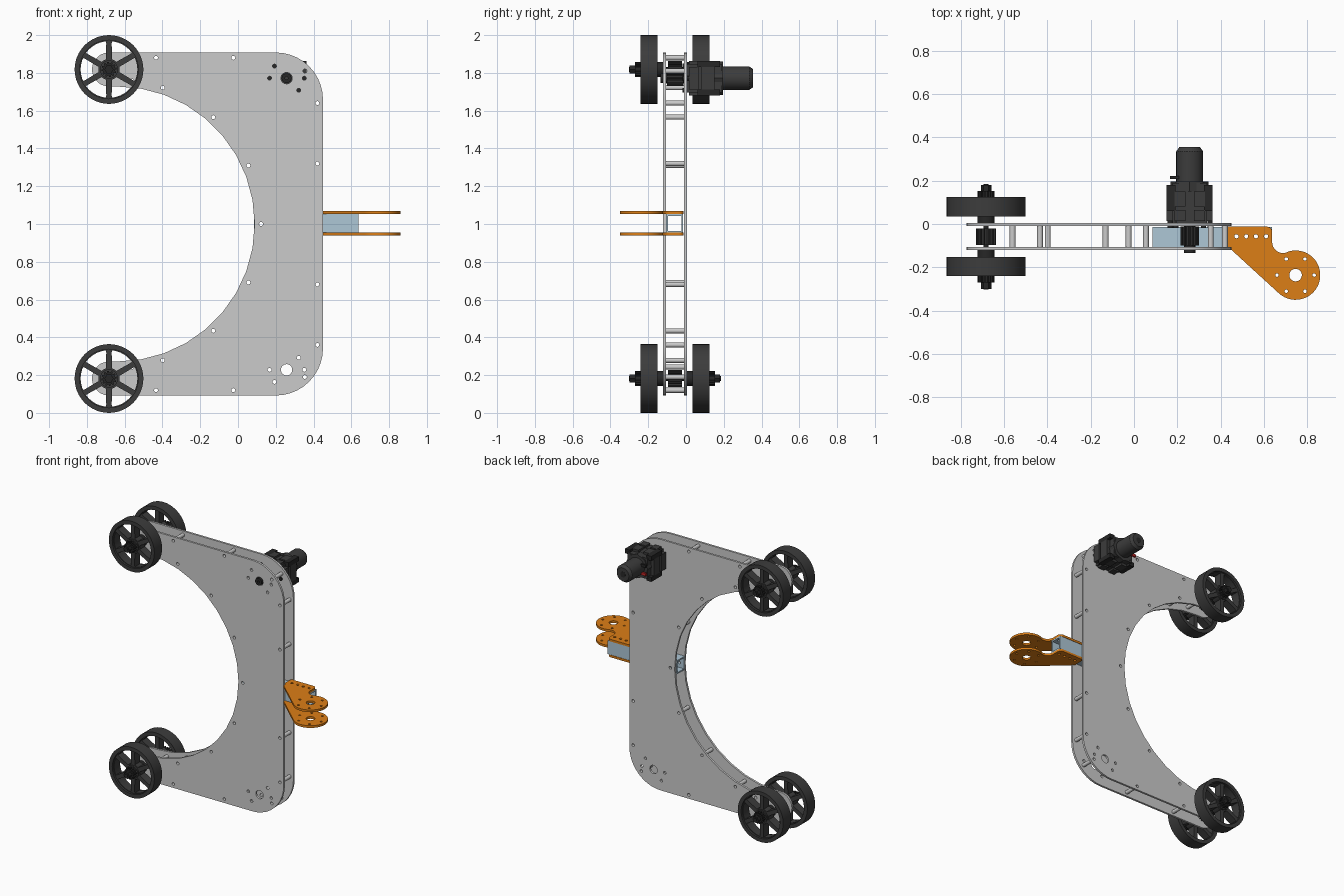
import bpy
from math import sin, cos, pi, radians

if "Cube" in bpy.data.objects:
    bpy.data.objects.remove(bpy.data.objects["Cube"])


def material(name, rgb):
    m = bpy.data.materials.new(name)
    m.diffuse_color = (*rgb, 1)
    m.use_nodes = True
    m.node_tree.nodes["Principled BSDF"].inputs["Base Color"].default_value = m.diffuse_color
    return m


DARK = material("dark_plastic", (0.045, 0.045, 0.045))
BLACK = material("black_metal", (0.02, 0.02, 0.02))
ORANGE = material("orange", (0.72, 0.21, 0.008))
BLUE = material("pale_blue", (0.42, 0.57, 0.67))
RED = material("red", (0.6, 0.02, 0.02))


def arc(cx, cy, r, a0, a1, n):
    return [(cx + r * cos(radians(a0 + (a1 - a0) * i / n)),
             cy + r * sin(radians(a0 + (a1 - a0) * i / n))) for i in range(n + 1)]


def circle(cx, cy, r, n=32):
    return arc(cx, cy, r, 0, 360, n)[:-1]


def rect(x0, y0, x1, y1):
    return [(x0, y0), (x1, y0), (x1, y1), (x0, y1)]


def gear(cx, cy, r, teeth, depth):
    pts = []
    for i in range(teeth):
        for f, rr in ((0, r), (.45, r), (.55, r - depth), (.95, r - depth)):
            a = 2 * pi * (i + f) / teeth
            pts.append((cx + rr * cos(a), cy + rr * sin(a)))
    return pts


def slab(name, loops, lo, hi, mat=None, axis='Y'):
    """Extrude an outline (first loop) with holes (other loops) from lo to hi along an axis."""
    cu = bpy.data.curves.new(name, 'CURVE')
    cu.dimensions = '2D'
    cu.fill_mode = 'BOTH'
    cu.extrude = (hi - lo) / 2
    for pts in loops:
        s = cu.splines.new('POLY')
        s.points.add(len(pts) - 1)
        for p, (x, y) in zip(s.points, pts):
            p.co = (x, y, 0, 1)
        s.use_cyclic_u = True
    ob = bpy.data.objects.new(name, cu)
    bpy.context.collection.objects.link(ob)
    mid = (lo + hi) / 2
    if axis == 'Y':
        ob.rotation_euler.x = pi / 2
        ob.location.y = mid
    else:
        ob.location.z = mid
    if mat:
        cu.materials.append(mat)
    bpy.ops.object.select_all(action='DESELECT')
    bpy.context.view_layer.objects.active = ob
    ob.select_set(True)
    bpy.ops.object.convert(target='MESH')
    ob = bpy.context.object
    bpy.ops.object.shade_smooth_by_angle(angle=radians(25))
    return ob


WX, WZ, WR = -0.683, 0.818, 0.182          # wheel axis (z offset from mid height) and radius
MX, MZ = 0.257, 0.772                      # drive shaft
FRONT, BACK = (-0.121, -0.106), (-0.01, 0.005)

# Side plates: C-shaped outline with bolt holes
outline = (arc(WX, 1 + WZ, .09, 270, 90, 14) + arc(.2, 1.658, .25, 90, 0, 10)
           + arc(.2, .342, .25, 0, -90, 10) + arc(WX, 1 - WZ, .09, 270, 90, 14)
           + arc(-.64, 1, .728, -90, 90, 18))
half = [(-.64 + .761 * cos(radians(a)), .761 * sin(radians(a))) for a in (24, 48, 71.5, 84)]
half += [(-.434, .88), (-.025, .88), (.42, .64), (.42, .32), (.354, .81)]
bolts = [(x, 1 + s * z) for x, z in half for s in (1, -1)]
mounts = [(-.09, 0), (-.064, .064), (.094, 0), (.064, -.064)]
holes = [circle(x, z, .0105, 12) for x, z in bolts + [(.122, 1)]]
for s in (1, -1):
    holes.append(circle(MX, 1 + s * MZ, .03, 24))
    holes += [circle(MX + x, 1 + s * (MZ + z), .0105, 12) for x, z in mounts]
slab("front_plate", [outline] + holes, *FRONT)
slab("back_plate", [outline] + holes, *BACK)

# Hollow spacers between the plates
for x, z in bolts:
    slab("spacer", [circle(x, z, .0135, 16), circle(x, z, .0105, 16)], FRONT[1], BACK[0])

# Square tube running out to the hinge bracket
row = [circle(x, -.057, .0095, 12) for x in (.473, .518, .563, .61)]
for z in (.954, 1.042):
    slab("tube_wall", [rect(.085, -.106, .637, -.015)] + row, z, z + .01, BLUE, 'Z')
for y in (-.106, -.025):
    slab("tube_side", [rect(.085, .964, .637, 1.042), circle(.122, 1, .0105, 12)],
         y, y + .01, BLUE)

# Orange hinge brackets above and below the tube
CX, CY = .746, -.236
bracket = ([(.434, -.105), (.434, -.012)] + arc(.612, -.038, .026, 90, 0, 6)
           + arc(.688, -.084, .05, 180, 291, 10) + arc(CX, CY, .114, 111, -133, 30))
bracket_holes = [circle(CX, CY, .029, 24)] + row
bracket_holes += [circle(CX + .086 * cos(k * pi / 3), CY + .086 * sin(k * pi / 3), .008, 12)
                  for k in range(6)]
for z in (.938, 1.052):
    slab("hinge_bracket", [bracket] + bracket_holes, z, z + .016, ORANGE, 'Z')


# Wheels, axles and pulleys
def spoke_window(cz, k):
    a = 30 + 60 * k
    return (arc(WX, cz, .150, a + 6, a + 54, 8) + arc(WX, cz, .138, a + 54, a + 54, 1)[:1]
            + arc(WX, cz, .056, a + 44, a + 16, 4) + arc(WX, cz, .138, a + 6, a + 6, 1)[:1])


for cz in (1 + WZ, 1 - WZ):
    for y0, y1 in ((-.241, -.152), (.035, .124)):
        mid = (y0 + y1) / 2
        slab("tyre", [circle(WX, cz, WR, 48), circle(WX, cz, .155, 48)], y0, y1, DARK)
        slab("spokes", [circle(WX, cz, .156, 48)] + [spoke_window(cz, k) for k in range(6)],
             mid - .03, mid + .03, DARK)
        slab("wheel_hub", [circle(WX, cz, .048, 24)], y0 + .004, y1 - .004, DARK)
    slab("axle", [circle(WX, cz, .012, 16)], -.303, .184, BLACK)
    for a, b in ((-.270, -.237), (.120, .153)):
        slab("hub_collar", [gear(WX, cz, .04, 12, .008)], a, b, BLACK)
    for a, b in ((-.300, -.268), (.150, .181)):
        slab("axle_nut", [circle(WX, cz, .024, 6), circle(WX, cz, .012, 16)], a, b, BLACK)
    for a, b in ((-.153, -.120), (.004, .036)):
        slab("axle_bushing", [circle(WX, cz, .04, 24)], a, b, BLACK)
    slab("wheel_pulley", [gear(WX, cz, .046, 18, .009)], -.096, -.02, DARK)

# Drive shaft and pulley
mz = 1 + MZ
slab("drive_pulley", [gear(MX, mz, .042, 18, .009)], -.1, -.012, DARK)
slab("drive_shaft", [circle(MX, mz, .026, 20), circle(MX, mz, .008, 12)], -.134, -.0, BLACK)

# Gearbox: core, notched flanges and corner lugs
slab("gearbox_core", [rect(MX - .08, mz - .075, MX + .08, mz + .075)], .005, .19, DARK)
notched = [(-.106, -.06), (-.07, -.06), (-.07, -.092), (-.02, -.092), (-.02, -.078), (.02, -.078),
           (.02, -.092), (.07, -.092), (.07, -.06), (.106, -.06)]
notched += [(-x, -z) for x, z in notched]
notched = [(MX + x, mz + z) for x, z in notched]
slab("gearbox_flange", [notched], .015, .065, DARK)
slab("gearbox_flange", [notched], .08, .15, DARK)
for sx in (1, -1):
    for sz in (1, -1):
        slab("gearbox_lug", [rect(MX + sx * .086 - .02, mz + sz * .076 - .016,
                                  MX + sx * .086 + .02, mz + sz * .076 + .016)],
             .06, .18, BLACK)
slab("gearbox_cap", [circle(MX, mz, .088, 8)], .15, .196, DARK)
for x, z in mounts:
    slab("mount_screw", [circle(MX + x, mz + z, .0125, 12)], -.018, .02, BLACK)

# Motor can with chamfered end and terminals
slab("motor_can", [circle(MX, mz, .062, 32)], .19, .335, DARK)
bpy.ops.mesh.primitive_cone_add(vertices=32, radius1=.062, radius2=.048, depth=.02,
                                location=(MX, .345, mz), rotation=(-pi / 2, 0, 0))
cap = bpy.context.object
cap.name = "motor_end_cap"
cap.data.materials.append(DARK)
slab("motor_boss", [circle(MX, mz, .02, 20)], .34, .356, BLACK)
for z, mat in ((-.03, RED), (.03, BLACK)):
    slab("motor_terminal", [rect(MX - .09, mz + z - .009, MX - .05, mz + z + .009)],
         .208, .222, mat)
